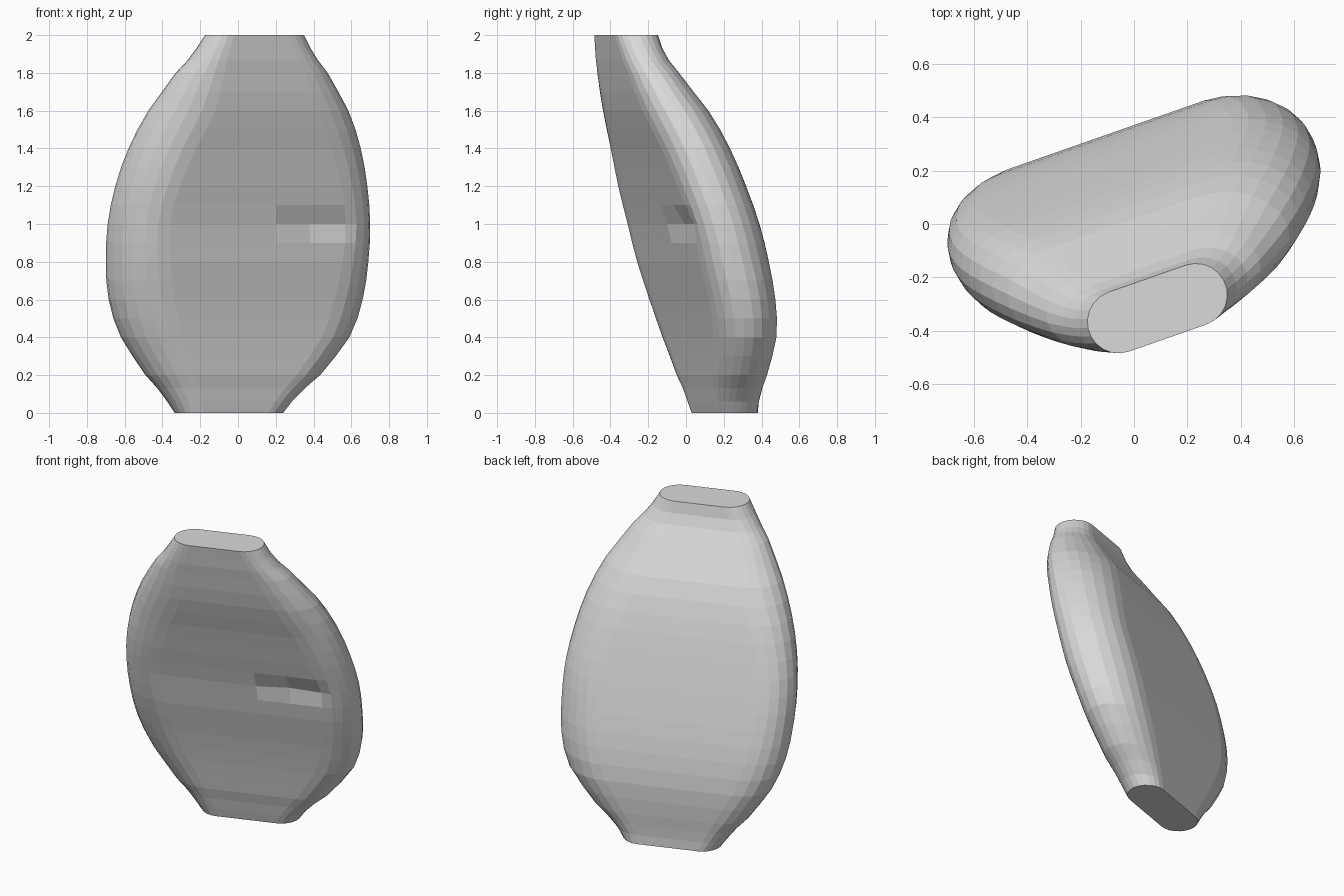
import bpy, bmesh
from math import atan, cos, sin, pi, hypot
from mathutils import Vector

if "Cube" in bpy.data.objects:
    bpy.data.objects.remove(bpy.data.objects["Cube"], do_unlink=True)

SLOPE = 0.35            # slant of the slab's long axis, seen from above
ANGLE = atan(SLOPE)
ALONG = Vector((cos(ANGLE), sin(ANGLE), 0))
ACROSS = Vector((-sin(ANGLE), cos(ANGLE), 0))
ARC, SIDE = 11, 5       # segments around each round end, along each flat side

# Slab at each height: z, x min, x max, y min, y max, then the stretch of the
# round ends and how far they lean sideways
LEVELS = [
    (0.00, -0.335, 0.24, 0.03, 0.38, 1.0, 0.0),
    (0.06, -0.375, 0.285, 0.008, 0.386, 1.1, -0.08),
    (0.20, -0.49, 0.435, -0.05, 0.43, 1.3, -0.18),
    (0.40, -0.62, 0.59, -0.125, 0.48, 1.3, -0.2),
    (0.60, -0.685, 0.66, -0.195, 0.475, 1.25, -0.2),
    (0.80, -0.70, 0.69, -0.26, 0.44, 1.15, -0.2),
    (1.00, -0.69, 0.70, -0.31, 0.39, 1.1, -0.2),
    (1.20, -0.65, 0.685, -0.36, 0.32, 1.15, -0.2),
    (1.40, -0.58, 0.65, -0.40, 0.235, 1.25, -0.2),
    (1.60, -0.475, 0.585, -0.44, 0.12, 1.35, -0.2),
    (1.80, -0.33, 0.475, -0.47, -0.035, 1.3, -0.15),
    (1.93, -0.22, 0.385, -0.482, -0.125, 1.1, -0.05),
    (2.00, -0.175, 0.35, -0.485, -0.148, 1.0, 0.0),
]


def smooth_levels(rows):
    """Add a curved in-between level in every tall gap."""
    out = []
    for i, b in enumerate(rows[:-1]):
        c = rows[i + 1]
        out.append(b)
        if c[0] - b[0] > 0.12:
            a, d = rows[max(i - 1, 0)], rows[min(i + 2, len(rows) - 1)]
            mid = [(9 * (q + r) - p - s) / 16 for p, q, r, s in zip(a, b, c, d)]
            mid[0] = (b[0] + c[0]) / 2
            out.append(tuple(mid))
    return out + [rows[-1]]


def ring(level):
    """Flat-sided outline with leaning elliptical ends that fills the extents."""
    z, x0, x1, y0, y1, stretch, lean = level
    half_x, half_y = (x1 - x0) / 2, (y1 - y0) / 2
    end_axis, side_axis = ALONG * stretch, ACROSS + ALONG * lean
    reach_x = hypot(end_axis.x, side_axis.x)
    reach_y = hypot(end_axis.y, side_axis.y)
    thick = (half_y - SLOPE * half_x) / (reach_y - SLOPE * reach_x)
    flat = (half_x - thick * reach_x) / cos(ANGLE)
    centre = Vector(((x0 + x1) / 2, (y0 + y1) / 2, z))
    points = []
    for side in (1, -1):
        for k in range(ARC + 1):
            t = pi * k / ARC - pi / 2
            end = ALONG * flat + thick * (end_axis * cos(t) + side_axis * sin(t))
            points.append(centre + side * end)
        last = points[-1]
        points += [last - side * ALONG * 2 * flat * k / SIDE for k in range(1, SIDE)]
    return points


# Slab body: stacked outlines bridged together, capped flat at both ends
bm = bmesh.new()
rings = []
for level in smooth_levels(LEVELS):
    points = ring(level)
    if abs(level[0] - 1) < 0.01:
        # Small wedge-shaped groove in the front face
        points[-1] += ACROSS * 0.03
        points[0] += ACROSS * 0.015
    rings.append([bm.verts.new(p) for p in points])

count = len(rings[0])
for low, high in zip(rings, rings[1:]):
    for i in range(count):
        j = (i + 1) % count
        bm.faces.new((low[i], low[j], high[j], high[i]))
bm.faces.new(rings[0][::-1])
bm.faces.new(rings[-1])
bmesh.ops.recalc_face_normals(bm, faces=bm.faces)

mesh = bpy.data.meshes.new("slab_body")
bm.to_mesh(mesh)
bm.free()
body = bpy.data.objects.new("slab_body", mesh)
bpy.context.collection.objects.link(body)

# Plain grey
grey = bpy.data.materials.new("plain_grey")
grey.use_nodes = True
colour = (0.7, 0.7, 0.7, 1)
grey.diffuse_color = colour
grey.node_tree.nodes["Principled BSDF"].inputs["Base Color"].default_value = colour
mesh.materials.append(grey)
